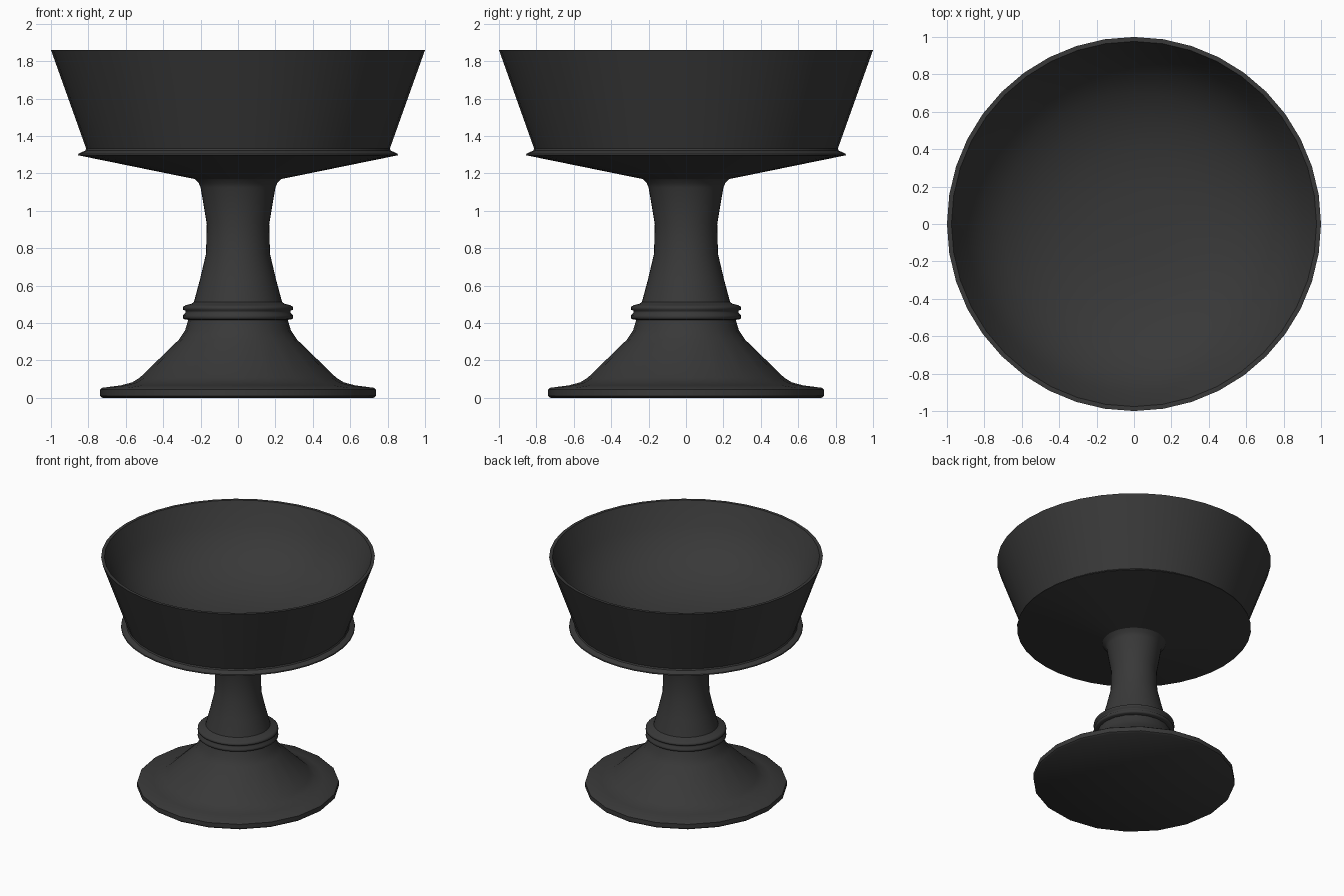
import bpy, bmesh, math

if "Cube" in bpy.data.objects:
    bpy.data.objects.remove(bpy.data.objects["Cube"])

mat = bpy.data.materials.new("dark_clay")
mat.diffuse_color = (0.04, 0.04, 0.04, 1)
mat.use_nodes = True
mat.node_tree.nodes["Principled BSDF"].inputs["Base Color"].default_value = mat.diffuse_color


def lathe(name, profile, sides, angle=35):
    """Revolve an (r, z) profile around the z axis."""
    bm = bmesh.new()
    verts = [bm.verts.new((r, 0, z)) for r, z in profile]
    edges = [bm.edges.new(p) for p in zip(verts, verts[1:])]
    bmesh.ops.spin(bm, geom=verts + edges, cent=(0, 0, 0), axis=(0, 0, 1),
                   angle=math.tau, steps=sides, use_merge=False)
    bmesh.ops.remove_doubles(bm, verts=bm.verts, dist=1e-4)
    bmesh.ops.recalc_face_normals(bm, faces=bm.faces)
    mesh = bpy.data.meshes.new(name)
    bm.to_mesh(mesh)
    bm.free()
    mesh.materials.append(mat)
    obj = bpy.data.objects.new(name, mesh)
    bpy.context.collection.objects.link(obj)
    bpy.ops.object.select_all(action='DESELECT')
    obj.select_set(True)
    bpy.context.view_layer.objects.active = obj
    bpy.ops.object.shade_smooth_by_angle(angle=math.radians(angle))
    return obj


# Flared foot, with fewer sides than the bowl
lathe("foot", [(0, 0), (0.725, 0), (0.737, 0.01), (0.737, 0.045), (0.725, 0.054),
               (0.625, 0.067), (0.565, 0.083), (0.525, 0.108), (0.315, 0.312),
               (0.283, 0.36), (0.265, 0.42)], 20, 42)

# Double ring collar
lathe("collar", [(0.255, 0.415), (0.285, 0.42), (0.295, 0.425), (0.293, 0.442),
                 (0.28, 0.455), (0.28, 0.465), (0.295, 0.472), (0.293, 0.487),
                 (0.28, 0.495), (0.25, 0.503), (0.236, 0.512)], 40, 85)

# Waisted stem
lathe("stem", [(0.236, 0.512), (0.204, 0.63), (0.171, 0.77), (0.167, 0.93),
               (0.2, 1.125), (0.21, 1.148), (0.232, 1.17)], 40)

# Bowl: sloped underside, lip, flared wall, thin rim and rounded inside
lathe("bowl", [(0.232, 1.17), (0.855, 1.297), (0.853, 1.305), (0.817, 1.322),
               (0.812, 1.333), (1.0, 1.86), (0.976, 1.86),
               (0.9, 1.69), (0.81, 1.565), (0.7, 1.475), (0.57, 1.405),
               (0.4, 1.35), (0.2, 1.325), (0, 1.32)], 40, 40)
